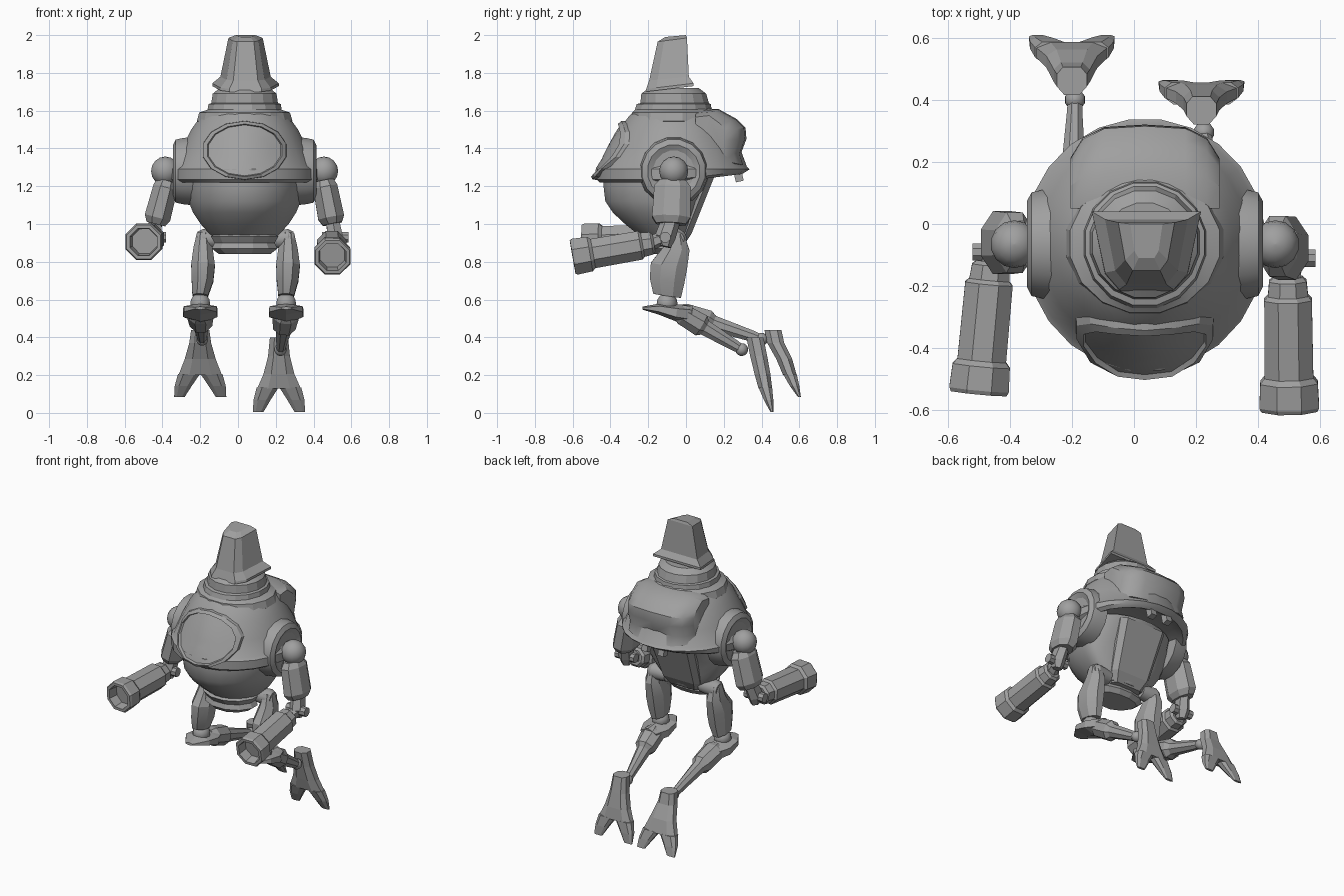
import bpy, bmesh, math
from mathutils import Vector

CX, CY = 0.035, -0.06          # body axis
grey = bpy.data.materials.new("grey_metal")
grey.diffuse_color = (0.35, 0.35, 0.35, 1)


def loft(name, rings, smooth=None):
    """Skin a list of equal-length point rings and cap both ends."""
    bm = bmesh.new()
    vs = [[bm.verts.new(p) for p in r] for r in rings]
    n = len(vs[0])
    for a, b in zip(vs, vs[1:]):
        for i in range(n):
            j = (i + 1) % n
            bm.faces.new((a[i], a[j], b[j], b[i]))
    bm.faces.new(vs[0])
    bm.faces.new(vs[-1])
    bmesh.ops.recalc_face_normals(bm, faces=bm.faces)
    me = bpy.data.meshes.new(name)
    bm.to_mesh(me)
    bm.free()
    me.materials.append(grey)
    ob = bpy.data.objects.new(name, me)
    bpy.context.collection.objects.link(ob)
    if smooth:
        bpy.context.view_layer.objects.active = ob
        ob.select_set(True)
        bpy.ops.object.shade_smooth_by_angle(angle=math.radians(smooth))
        ob.select_set(False)
    return ob


def sweep(name, stations, n=8, smooth=None):
    """Stations are (point, half width, half depth) across one straight axis."""
    pts = [Vector(s[0]) for s in stations]
    t = (max(pts, key=lambda p: (p - pts[0]).length) - pts[0]).normalized()
    ref = Vector((0, 1, 0)) if abs(t.x) > 0.9 else Vector((1, 0, 0))
    u = (ref - t * ref.dot(t)).normalized()
    v = t.cross(u)
    rings = []
    for p, s in zip(pts, stations):
        rings.append([p + u * s[1] * math.cos(a) + v * s[2] * math.sin(a)
                      for a in [2 * math.pi * (i + 0.5) / n for i in range(n)]])
    return loft(name, rings, smooth)


def ball(name, c, r, n=14):
    st = [(Vector(c) + Vector((0, 0, -r * math.cos(math.pi * k / 8))),
           max(r * math.sin(math.pi * k / 8), r * 0.02),
           max(r * math.sin(math.pi * k / 8), r * 0.02)) for k in range(9)]
    return sweep(name, st, n, 40)


def body(name, prof, n=24, smooth=35, lift=0.0, cy=CY):
    """Profile rows are z, half width, front radius, back radius."""
    rings = []
    for k, (z, rx, rf, rb) in enumerate(prof):
        ring = []
        for i in range(n):
            a = 2 * math.pi * (i + 0.5) / n
            s = math.sin(a)
            up = lift * max(0, s) if k < 3 else 0
            ring.append((CX + rx * math.cos(a), cy + (rb if s > 0 else rf) * s, z + up))
        rings.append(ring)
    return loft(name, rings, smooth)


# upper shell, with a raised bottom rim and a recessed underside
SHELL = [(1.26, 0.30, 0.33, 0.28), (1.22, 0.365, 0.40, 0.36), (1.235, 0.39, 0.415, 0.385),
         (1.29, 0.39, 0.415, 0.40), (1.305, 0.375, 0.395, 0.385), (1.40, 0.335, 0.35, 0.35),
         (1.50, 0.285, 0.295, 0.29), (1.57, 0.235, 0.245, 0.24), (1.62, 0.18, 0.19, 0.19)]
body("shell", SHELL, 24, 35, 0.045)

# belly, back panel and bottom lip
body("belly", [(0.90, 0.14, 0.13, 0.06), (0.94, 0.18, 0.19, 0.08), (1.00, 0.235, 0.265, 0.09),
               (1.06, 0.275, 0.33, 0.11), (1.12, 0.30, 0.37, 0.13), (1.20, 0.31, 0.38, 0.18),
               (1.27, 0.31, 0.38, 0.22)])
loft("back_panel", [[(CX - w, -0.1, z), (CX + w, -0.1, z), (CX + w, y - 0.03, z), (CX + w * 0.8, y, z),
                     (CX - w * 0.8, y, z), (CX - w, y - 0.03, z)]
                    for z, w, y in ((0.89, 0.11, -0.01), (0.95, 0.14, 0.03), (1.25, 0.17, 0.15))])
body("bottom_lip", [(0.84, 0.14, 0.12, 0.06), (0.87, 0.18, 0.15, 0.08), (0.90, 0.165, 0.14, 0.07),
                    (0.935, 0.185, 0.165, 0.08), (0.95, 0.15, 0.13, 0.06)], 12, None, cy=-0.11)

# collar steps
body("collar", [(1.53, 0.24, 0.215, 0.205), (1.545, 0.258, 0.235, 0.215), (1.59, 0.245, 0.23, 0.21),
                (1.605, 0.20, 0.215, 0.20), (1.635, 0.195, 0.205, 0.195), (1.64, 0.18, 0.185, 0.185),
                (1.69, 0.172, 0.18, 0.17), (1.72, 0.135, 0.14, 0.13)], 16, 20)

# hat: wide flat back, narrow front
HAT = [(-0.185, 0.035), (-0.14, -0.13), (-0.09, -0.175), (0.09, -0.175), (0.14, -0.13), (0.185, 0.035)]


def hat_ring(sx, y0, y1, zf, zb):
    return [(CX + 0.005 + x * sx, y0 + (y1 - y0) * (y + 0.175) / 0.21,
             zf + (zb - zf) * (y + 0.175) / 0.21) for x, y in HAT]


loft("hat", [hat_ring(0.95, -0.215, 0.04, 1.70, 1.73), hat_ring(0.95, -0.21, 0.04, 1.715, 1.745),
             hat_ring(0.72, -0.195, 0.015, 1.76, 1.78), hat_ring(0.49, -0.15, 0.005, 1.965, 1.985),
             hat_ring(0.28, -0.11, 0.0, 1.99, 2.0)])

# back hump: the same side profile carried across in x
HUMP = [(0.05, 1.60), (0.17, 1.61), (0.27, 1.555), (0.315, 1.51), (0.32, 1.45), (0.29, 1.37),
        (0.31, 1.31), (0.05, 1.30)]
loft("back_hump", [[(CX + x, 0.05 + (y - 0.05) * s, 1.43 + (z - 1.43) * (0.5 + 0.5 * s)) for y, z in HUMP]
                   for x, s in ((-0.24, 0.6), (-0.20, 0.84), (-0.13, 0.97), (0, 1),
                                (0.13, 0.97), (0.20, 0.84), (0.24, 0.6))], 35)

# vent teeth under the back of the shell
for k, dx in enumerate((-0.06, 0.06)):
    sweep(f"vent_tooth_{k}", [((CX + dx, 0.27, 1.29), 0.03, 0.03), ((CX + dx, 0.285, 1.225), 0.03, 0.03)], 4)


# front porthole that follows the shell surface
def shell_y(x, z):
    for a, b in zip(SHELL[1:], SHELL[2:]):
        if a[0] <= z <= b[0]:
            t = (z - a[0]) / (b[0] - a[0])
            rx, rf = a[1] + (b[1] - a[1]) * t, a[2] + (b[2] - a[2]) * t
            return CY - rf * math.sqrt(max(0.05, 1 - ((x - CX) / rx) ** 2))


def port_ring(s, off):
    ring = []
    for i in range(14):
        a = 2 * math.pi * (i + 0.5) / 14
        x = CX + 0.225 * s * math.cos(a)
        z = 1.39 + 0.155 * s * math.sin(a)
        ring.append((x, shell_y(x, z) - off, z))
    return ring


loft("porthole", [port_ring(1.02, -0.03), port_ring(1, 0.02), port_ring(0.9, 0.027), port_ring(0.87, 0.01),
                  port_ring(0.6, 0.01), port_ring(0.3, 0.01), port_ring(0.1, 0.01)], 25)

# arms: side sign, arm top, arm bottom, cannon back, muzzle
ARMS = [(-1, (-0.375, -0.06, 1.23), (-0.435, -0.06, 1.00), (-0.46, -0.12, 0.925), (-0.50, -0.545, 0.905)),
        (1, (0.455, -0.07, 1.23), (0.50, -0.08, 1.00), (0.495, -0.17, 0.90), (0.50, -0.60, 0.825))]
for sg, top, bot, back, muz in ARMS:
    side = "left" if sg < 0 else "right"
    X = lambda d: (CX + sg * d, -0.065, 1.28)
    sweep(f"{side}_shoulder_disc", [(X(0.27), 0.185, 0.185), (X(0.33), 0.178, 0.178), (X(0.365), 0.17, 0.17),
                                    (X(0.38), 0.14, 0.14), (X(0.365), 0.11, 0.11)], 16, 25)
    ball(f"{side}_shoulder_ball", X(0.42), 0.077)
    a, b = Vector(top), Vector(bot)
    sweep(f"{side}_upper_arm", [(a, 0.055, 0.075), (a.lerp(b, 0.15), 0.07, 0.105), (a.lerp(b, 0.85), 0.075, 0.11),
                                (b, 0.055, 0.085)], 8)
    # elbow bracket, cross pin and wrist stub
    e = b + Vector((sg * 0.015, -0.03, -0.07))
    sweep(f"{side}_elbow", [(b + Vector((0, 0, 0.02)), 0.04, 0.05), (e, 0.045, 0.055),
                            (e + Vector((0, 0, -0.05)), 0.03, 0.03)], 6)
    sweep(f"{side}_elbow_pin", [(e - Vector((0.07, 0, 0)), 0.03, 0.03), (e + Vector((0.07, 0, 0)), 0.03, 0.03)], 8)
    c, m = Vector(back), Vector(muz)
    sweep(f"{side}_wrist", [(e, 0.035, 0.035), (c.lerp(m, 0.05), 0.04, 0.04)], 6)
    # forearm cannon with a flange and a hollow muzzle
    prof = [(0, 0.05), (0.03, 0.065), (0.14, 0.07), (0.17, 0.083), (0.75, 0.085), (0.79, 0.10),
            (0.97, 0.104), (1, 0.097), (1, 0.078), (0.86, 0.07)]
    sweep(f"{side}_cannon", [(c.lerp(m, t), r, r) for t, r in prof], 8)

# legs: hip, knee, ankle, foot centreline and toe tip as (y, z)
LEGS = [("left", (-0.185, -0.05, 0.92), (-0.20, -0.10, 0.58), (-0.19, 0.40, 0.39), -0.20,
         ((0.46, 0.44), (0.475, 0.37), (0.52, 0.285), (0.55, 0.20)), (0.60, 0.085)),
        ("right", (0.265, -0.05, 0.92), (0.255, -0.10, 0.58), (0.225, 0.295, 0.335), 0.217,
         ((0.365, 0.40), (0.385, 0.30), (0.405, 0.205), (0.42, 0.13)), (0.455, 0.005))]
for side, hip, knee, ankle, fx, foot, tip in LEGS:
    h, k, a = Vector(hip), Vector(knee), Vector(ankle)
    sg = -1 if hip[0] < 0 else 1
    # hip pivot and thigh
    sweep(f"{side}_hip_pivot", [(h - Vector((sg * 0.10, 0, 0)), 0.045, 0.045), (h, 0.055, 0.055),
                                (h + Vector((sg * 0.03, 0, 0)), 0.04, 0.04)], 12, 30)
    sweep(f"{side}_thigh", [(h + Vector((0, 0, 0.03)), 0.035, 0.045), (h - Vector((0, 0, 0.05)), 0.055, 0.075),
                            (h + Vector((0, -0.04, -0.14)), 0.068, 0.105),
                            (h + Vector((-0.003, -0.05, -0.22)), 0.062, 0.10), (k + Vector((0, 0, 0.04)), 0.045, 0.08)],
          8, 25)
    ball(f"{side}_knee_joint", k, 0.055, 10)
    # flared pointed knee cap
    sweep(f"{side}_knee_cap", [(k + Vector((0, -0.13, -0.025)), 0.03, 0.008), (k + Vector((0, -0.04, -0.03)), 0.10, 0.03),
                               (k + Vector((0, 0.05, -0.05)), 0.105, 0.045), (k + Vector((0, 0.13, -0.06)), 0.065, 0.05)], 6)
    # shin: calf block tapering to the ankle
    s = k + Vector((0, 0.06, -0.045))
    prof = [(0, 0.05, 0.045), (0.08, 0.075, 0.06), (0.36, 0.065, 0.065), (0.42, 0.045, 0.045),
            (0.9, 0.027, 0.032), (1, 0.025, 0.025)]
    sweep(f"{side}_shin", [(s.lerp(a, t), w, d) for t, w, d in prof], 8)
    ball(f"{side}_ankle", a, 0.034, 10)

    def slab(x, w, y, d, z):
        return [(x - w, y - d * 0.4, z), (x - w * 0.5, y - d, z), (x + w * 0.5, y - d, z),
                (x + w, y - d * 0.4, z), (x + w, y + d * 0.5, z), (x + w * 0.6, y + d, z),
                (x - w * 0.6, y + d, z), (x - w, y + d * 0.5, z)]

    # hanging foot with two toes
    loft(f"{side}_foot", [slab(fx, w, y, d, z) for (y, z), w, d in
                          zip(foot, (0.048, 0.058, 0.082, 0.115), (0.045, 0.045, 0.042, 0.036))])
    y0, z0 = foot[-1]
    for j in (-1, 1):
        loft(f"{side}_toe_{'inner' if j * sg < 0 else 'outer'}",
             [slab(fx + j * 0.06, 0.058, y0, 0.036, z0 + 0.005),
              slab(fx + j * 0.09, 0.045, (y0 + tip[0]) / 2, 0.025, (z0 + tip[1]) / 2),
              slab(fx + j * 0.11, 0.028, tip[0], 0.008, tip[1])])
